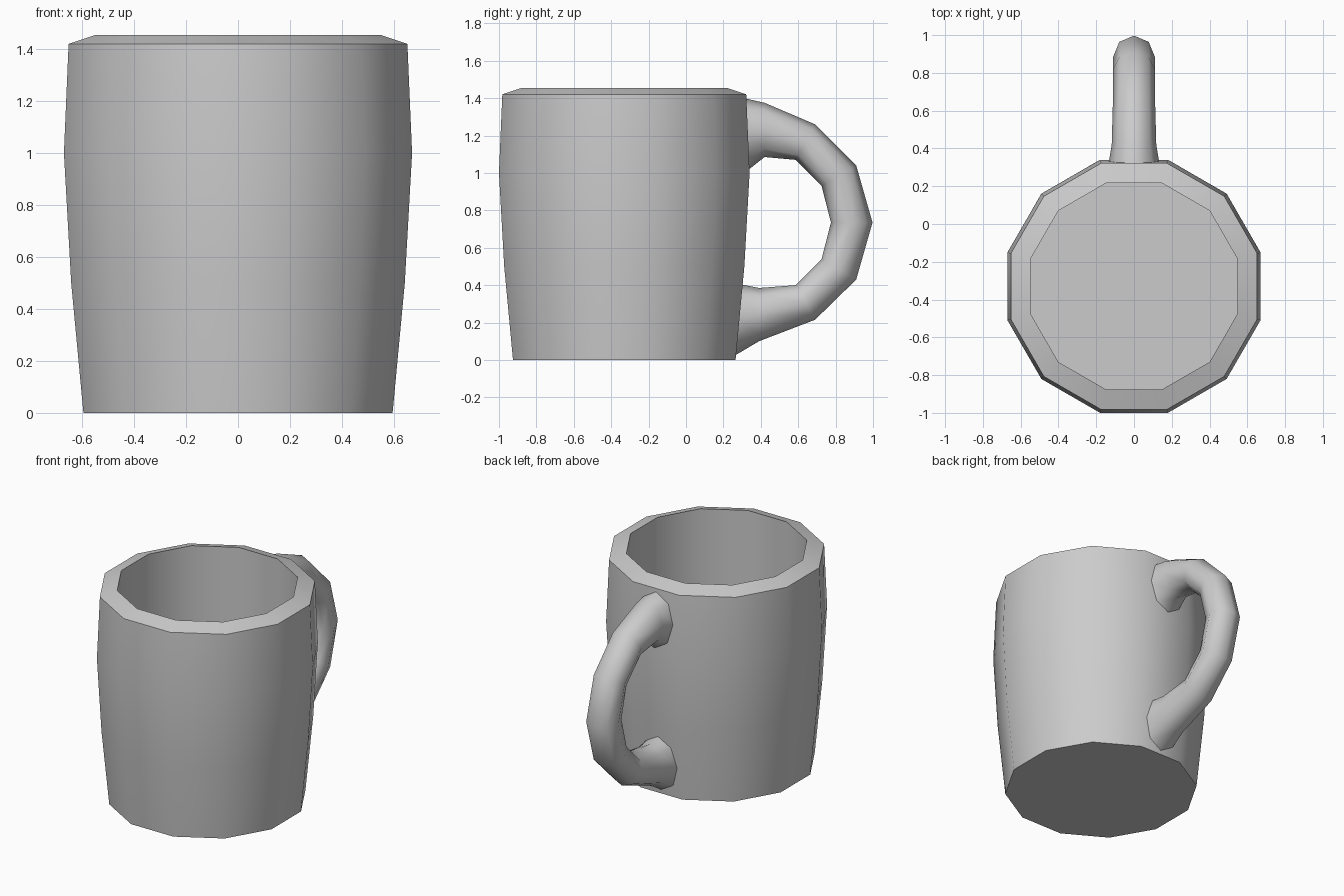
import bpy, bmesh
from math import sin, cos, pi, radians

if "Cube" in bpy.data.objects:
    bpy.data.objects.remove(bpy.data.objects["Cube"])

CENTRE_Y = -0.33


def finish(name, bm, angle):
    bmesh.ops.recalc_face_normals(bm, faces=bm.faces)
    mesh = bpy.data.meshes.new(name)
    bm.to_mesh(mesh)
    bm.free()
    obj = bpy.data.objects.new(name, mesh)
    bpy.context.collection.objects.link(obj)
    bpy.ops.object.select_all(action='DESELECT')
    obj.select_set(True)
    bpy.context.view_layer.objects.active = obj
    bpy.ops.object.shade_smooth_by_angle(angle=radians(angle))
    return obj


def skin(bm, rings):
    # Join successive rings of points with quads, return the vertex rings
    loops = [[bm.verts.new(p) for p in ring] for ring in rings]
    for a, b in zip(loops, loops[1:]):
        n = len(a)
        for i in range(n):
            j = (i + 1) % n
            bm.faces.new((a[i], a[j], b[j], b[i]))
    return loops


# Twelve-sided cup: outer wall, sloped rim, inner wall, floor
# (distance from axis to flat side, height)
profile = [(0.595, 0), (0.642, 0.5), (0.67, 1.0), (0.652, 1.42),
           (0.547, 1.455), (0.547, 0.10)]
rings = []
for flat, z in profile:
    r = flat / cos(pi / 12)
    rings.append([(r * cos(pi / 12 + k * pi / 6),
                   CENTRE_Y + r * sin(pi / 12 + k * pi / 6), z) for k in range(12)])
bm = bmesh.new()
loops = skin(bm, rings)
bm.faces.new(loops[0])
bm.faces.new(loops[-1])
finish("cup", bm, 35)

# Eight-sided handle: outer (y, z), inner (y, z), half width
sections = [
    ((0.31, 1.40), (0.325, 1.01), 0.135),
    ((0.42, 1.375), (0.42, 1.085), 0.118),
    ((0.69, 1.26), (0.585, 1.07), 0.112),
    ((0.91, 1.04), (0.725, 0.93), 0.11),
    ((0.997, 0.735), (0.775, 0.735), 0.11),
    ((0.91, 0.43), (0.725, 0.54), 0.11),
    ((0.69, 0.215), (0.587, 0.40), 0.112),
    ((0.39, 0.10), (0.39, 0.385), 0.118),
    ((0.255, 0.02), (0.29, 0.405), 0.135),
]
rings = []
for (oy, oz), (iy, iz), w in sections:
    cy, cz = (oy + iy) / 2, (oz + iz) / 2
    rings.append([(w * sin(k * pi / 4),
                   cy + (oy - cy) * cos(k * pi / 4),
                   cz + (oz - cz) * cos(k * pi / 4)) for k in range(8)])
bm = bmesh.new()
skin(bm, rings)
finish("handle", bm, 70)
